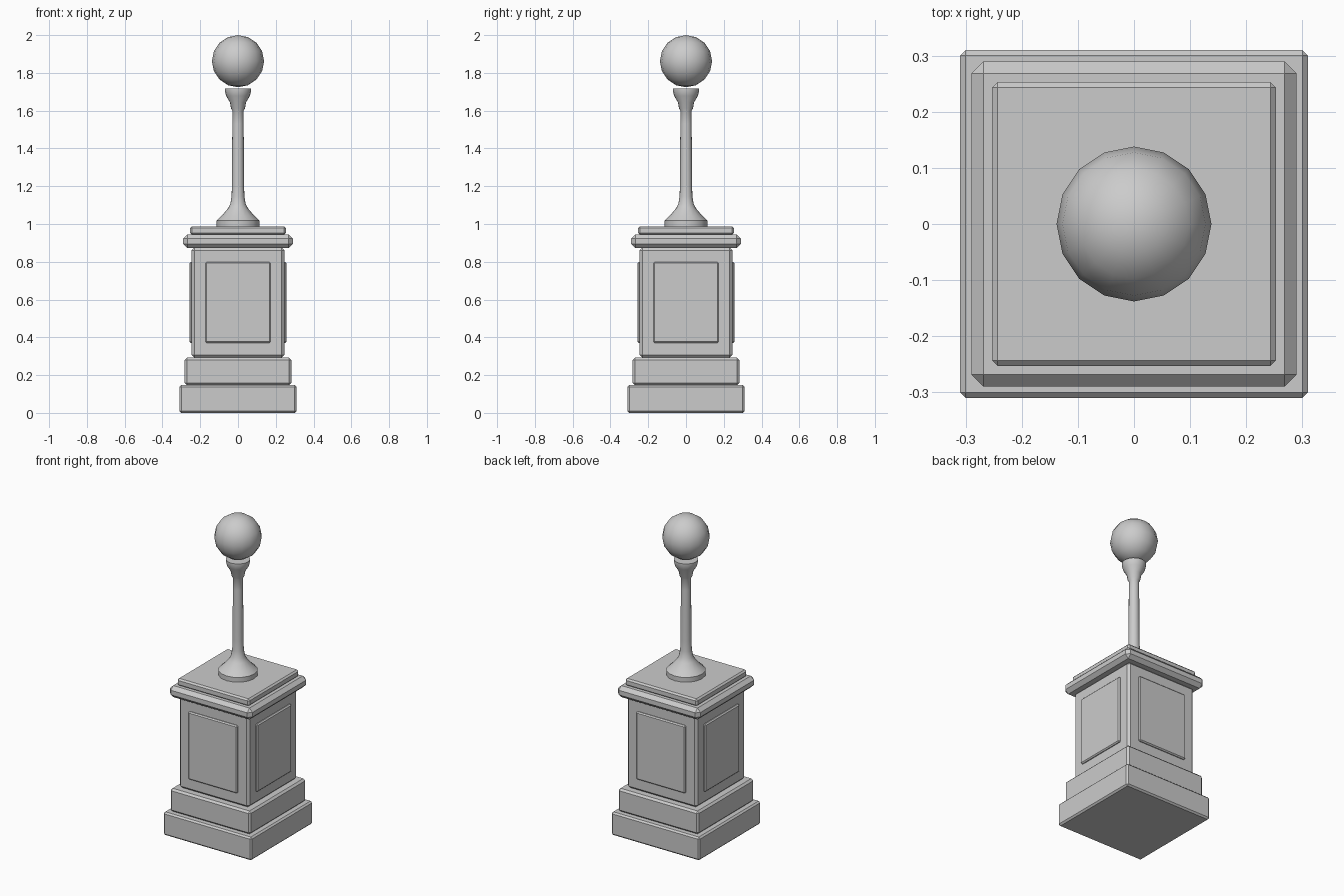
import bpy, bmesh, math
from mathutils import Matrix

if "Cube" in bpy.data.objects:
    bpy.data.objects.remove(bpy.data.objects["Cube"])


def finish(name, bm):
    bmesh.ops.recalc_face_normals(bm, faces=bm.faces)
    mesh = bpy.data.meshes.new(name)
    bm.to_mesh(mesh)
    bm.free()
    ob = bpy.data.objects.new(name, mesh)
    bpy.context.collection.objects.link(ob)
    return ob


def smooth(ob, degrees):
    bpy.ops.object.select_all(action='DESELECT')
    ob.select_set(True)
    bpy.context.view_layer.objects.active = ob
    bpy.ops.object.shade_smooth_by_angle(angle=math.radians(degrees))


def block(name, size, centre, chamfer, turn=0):
    bm = bmesh.new()
    bmesh.ops.create_cube(bm, size=1)
    bmesh.ops.scale(bm, vec=size, verts=bm.verts)
    bmesh.ops.translate(bm, vec=centre, verts=bm.verts)
    bmesh.ops.bevel(bm, geom=bm.edges[:], offset=chamfer, segments=1, affect='EDGES')
    bmesh.ops.rotate(bm, cent=(0, 0, 0), matrix=Matrix.Rotation(turn, 3, 'Z'), verts=bm.verts)
    return finish(name, bm)


# Square pedestal layers: name, half width, bottom, top, chamfer
for name, half, z0, z1, chamfer in [
    ("plinth", 0.31, 0.0, 0.147, 0.01),
    ("plinth_step", 0.282, 0.147, 0.293, 0.012),
    ("pedestal_body", 0.245, 0.293, 0.875, 0.014),
    ("cornice", 0.29, 0.872, 0.945, 0.022),
    ("top_slab", 0.253, 0.942, 0.988, 0.01),
]:
    block(name, (2 * half, 2 * half, z1 - z0), (0, 0, (z0 + z1) / 2), chamfer)

# Raised panel on each side
for i, side in enumerate(("front", "right", "back", "left")):
    block(side + "_panel", (0.345, 0.03, 0.43), (0, -0.242, 0.585), 0.007, i * math.pi / 2)

# Turned post with flared foot and collar
profile = [(0.114, 0.985), (0.114, 1.018), (0.088, 1.042), (0.055, 1.08),
           (0.041, 1.105), (0.034, 1.145), (0.032, 1.21), (0.03, 1.53), (0.03, 1.6),
           (0.037, 1.612), (0.043, 1.645), (0.063, 1.678), (0.07, 1.705), (0.07, 1.718)]
SIDES = 16
bm = bmesh.new()
rings = [[bm.verts.new((r * math.cos(a), r * math.sin(a), z))
          for a in (2 * math.pi * k / SIDES for k in range(SIDES))] for r, z in profile]
for low, high in zip(rings, rings[1:]):
    for k in range(SIDES):
        n = (k + 1) % SIDES
        bm.faces.new((low[k], low[n], high[n], high[k]))
bm.faces.new(rings[0])
bm.faces.new(rings[-1])
smooth(finish("post", bm), 40)

# Ball finial
bm = bmesh.new()
bmesh.ops.create_uvsphere(bm, u_segments=16, v_segments=8, radius=0.138,
                          matrix=Matrix.Translation((0, 0, 1.862)))
smooth(finish("ball_finial", bm), 50)
